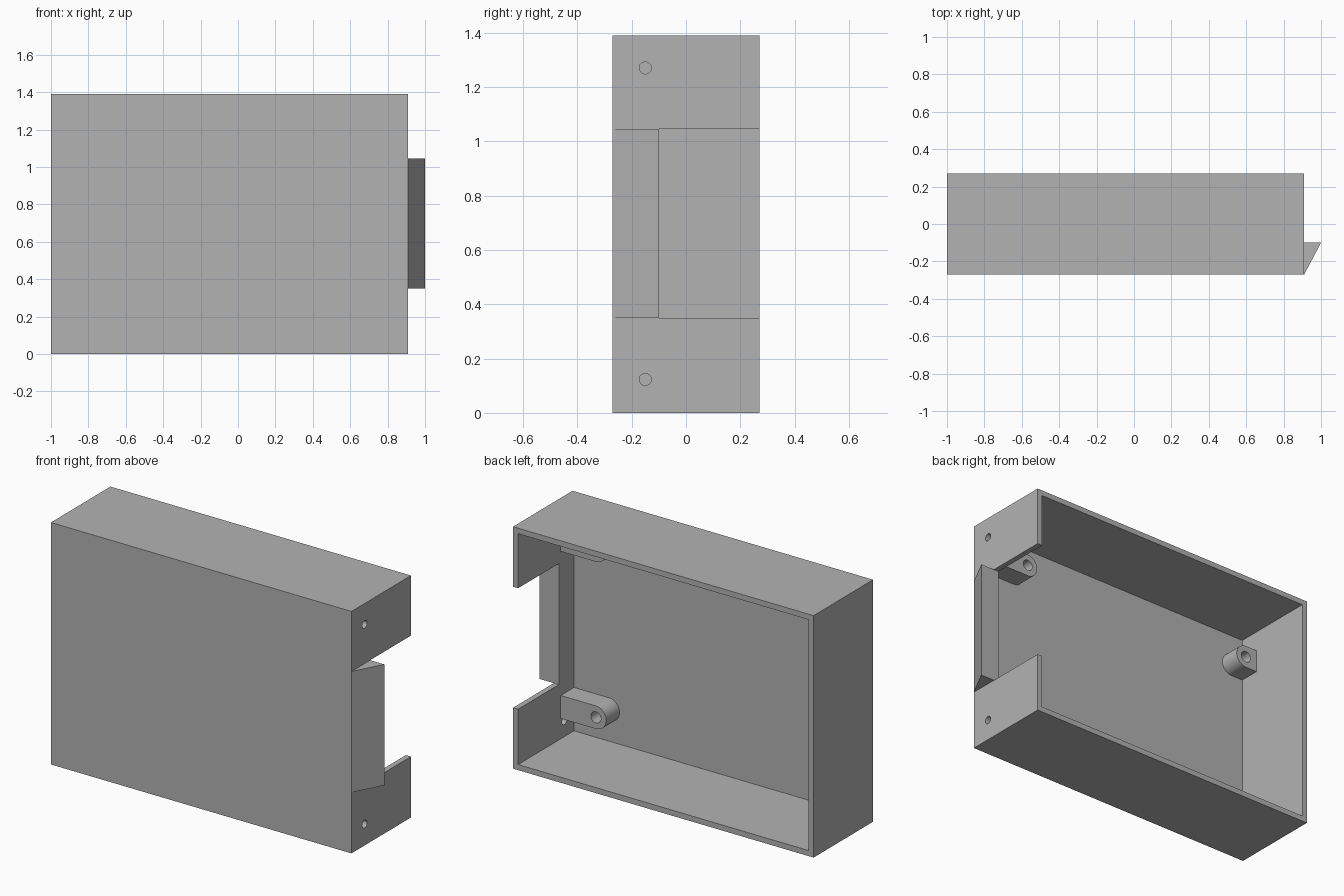
import bpy, bmesh, math
from mathutils import Vector

old = bpy.data.objects.get("Cube")
if old:
    bpy.data.objects.remove(old, do_unlink=True)

grey = bpy.data.materials.new("plain grey")
grey.use_nodes = True
COLOUR = (0.448, 0.448, 0.448, 1)
grey.diffuse_color = COLOUR
grey.node_tree.nodes["Principled BSDF"].inputs["Base Color"].default_value = COLOUR

# Main dimensions
X0, X1 = -1.0, 0.91
Y = 0.27
H = 1.39
WALL = 0.032
FLOOR = -Y + WALL              # inside face of the front panel
SLOT_Z = (0.35, 1.045)         # cable slot in the +x wall
SLOT_Y = -0.10
LUG_Z, LUG_R, LUG_BACK = 0.215, 0.066, -0.117


def prism(name, outline, direction):
    """Extrude a flat outline of 3D points along a vector."""
    bm = bmesh.new()
    face = bm.faces.new([bm.verts.new(p) for p in outline])
    new = bmesh.ops.extrude_face_region(bm, geom=[face])["geom"]
    bmesh.ops.translate(bm, vec=Vector(direction),
                        verts=[v for v in new if isinstance(v, bmesh.types.BMVert)])
    bmesh.ops.recalc_face_normals(bm, faces=bm.faces)
    mesh = bpy.data.meshes.new(name)
    bm.to_mesh(mesh)
    bm.free()
    mesh.materials.append(grey)
    ob = bpy.data.objects.new(name, mesh)
    bpy.context.collection.objects.link(ob)
    return ob


def box(name, x, y, z):
    base = [(x[0], y[0], z[0]), (x[1], y[0], z[0]), (x[1], y[1], z[0]), (x[0], y[1], z[0])]
    return prism(name, base, (0, 0, z[1] - z[0]))


def arc(radius, start, end, steps):
    return [(radius * math.cos(start + (end - start) * i / steps),
             radius * math.sin(start + (end - start) * i / steps)) for i in range(steps + 1)]


def cut(ob, cutters):
    """Subtract each cutter, bake the result and remove the cutters."""
    for c in cutters:
        c.hide_render = True
        mod = ob.modifiers.new("cut", "BOOLEAN")
        mod.operation, mod.solver, mod.object = "DIFFERENCE", "EXACT", c
    graph = bpy.context.evaluated_depsgraph_get()
    mesh = bpy.data.meshes.new_from_object(ob.evaluated_get(graph))
    ob.modifiers.clear()
    ob.data = mesh
    for c in cutters:
        bpy.data.objects.remove(c, do_unlink=True)


def smooth(ob):
    bpy.ops.object.select_all(action="DESELECT")
    ob.select_set(True)
    bpy.context.view_layer.objects.active = ob
    bpy.ops.object.shade_smooth_by_angle(angle=math.radians(30))


# Open-backed case with a slot and two screw holes in its +x wall
case = box("case", (X0, X1), (-Y, Y), (0, H))
cutters = [
    box("cavity", (X0 + WALL, X1 - WALL), (FLOOR, Y + 0.1), (WALL, H - WALL)),
    box("slot", (X1 - 2 * WALL, X1 + 0.1), (SLOT_Y, Y + 0.1), SLOT_Z),
]
for z in (0.123, 1.27):
    ring = [(X1 - 2 * WALL, -0.15 + a, z + b) for a, b in arc(0.022, 0, math.tau, 32)[:-1]]
    cutters.append(prism("screw_hole", ring, (0.2, 0, 0)))
cut(case, cutters)
smooth(case)

# Wedge lip beside the slot
prism("wedge_lip", [(X1, -Y, SLOT_Z[0]), (1.0, SLOT_Y, SLOT_Z[0]), (X1, SLOT_Y, SLOT_Z[0])],
      (0, 0, SLOT_Z[1] - SLOT_Z[0]))

# Round-ended mounting lugs, long on the +x wall and short on the -x wall
for side, wall_x, hole_x in (("left", X1 - 0.02, 0.655), ("right", X0 + 0.02, -0.893)):
    out = 1 if wall_x > hole_x else -1
    for level, z in (("lower", LUG_Z), ("upper", H - LUG_Z)):
        start = FLOOR - 0.01
        outline = [(hole_x - out * a, start, z + b)
                   for a, b in arc(LUG_R, -math.pi / 2, math.pi / 2, 24)]
        outline += [(wall_x, start, z + LUG_R), (wall_x, start, z - LUG_R)]
        lug = prism(f"{level}_{side}_lug", outline, (0, LUG_BACK - start, 0))
        bore = [(hole_x + a, FLOOR, z + b) for a, b in arc(0.032, 0, math.tau, 32)[:-1]]
        cut(lug, [prism("lug_bore", bore, (0, 0.3, 0))])
        smooth(lug)
